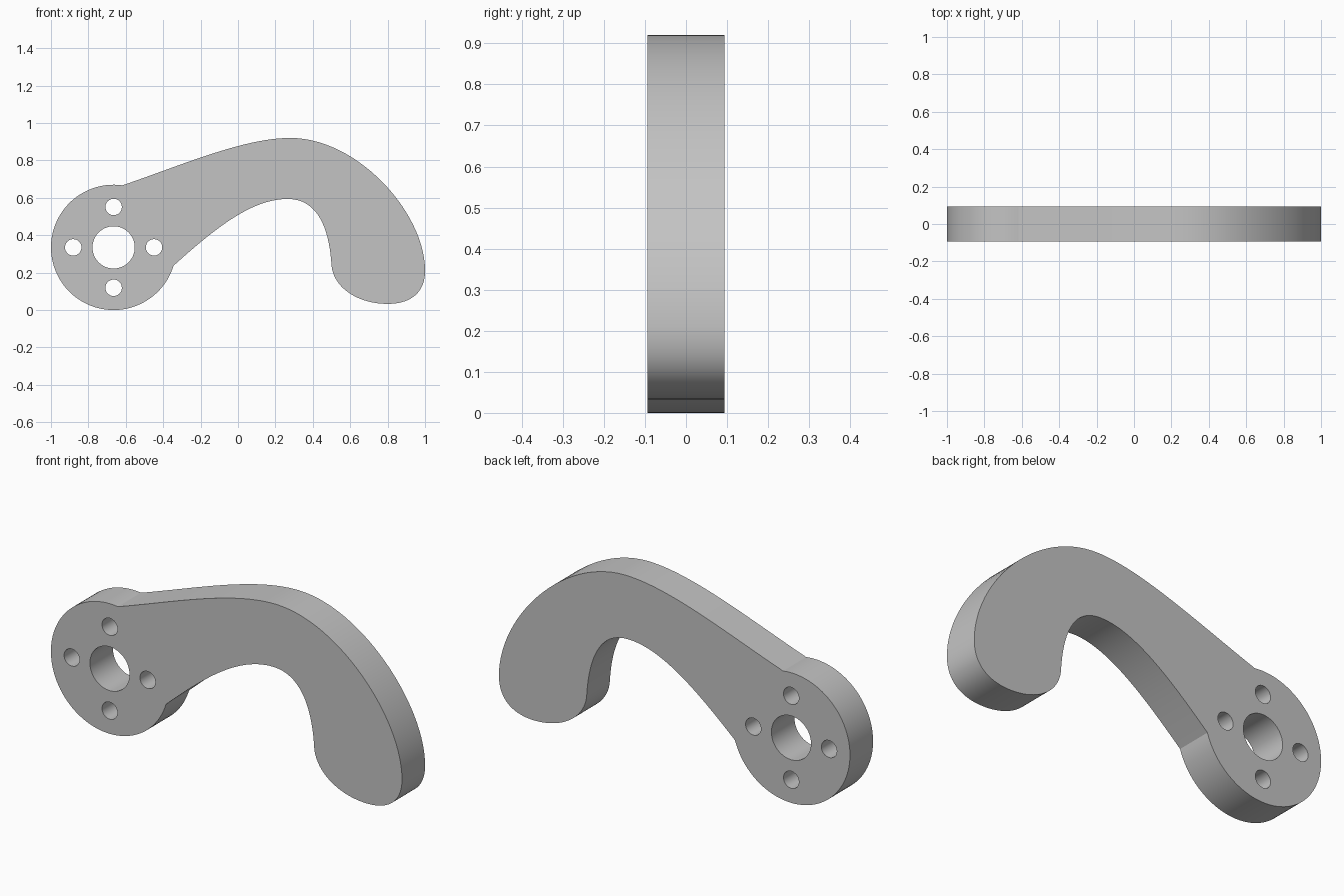
import bpy
import bmesh
from math import cos, sin, radians, pi
from mathutils import Vector
from mathutils.geometry import interpolate_bezier

cube = bpy.data.objects.get("Cube")
if cube:
    bpy.data.objects.remove(cube, do_unlink=True)

HALF = 0.094                    # half thickness
HUB = Vector((-0.665, 0.335))   # hub centre (x, z)
HUB_R = 0.335


def arc(center, radius, start, end, steps):
    """Points along an arc, angles in radians."""
    return [Vector((center.x + radius * cos(start + (end - start) * i / steps),
                    center.y + radius * sin(start + (end - start) * i / steps)))
            for i in range(steps + 1)]


def circle(center, radius, steps):
    return arc(center, radius, 0, 2 * pi, steps)[:-1]


# Hub rim, from the upper arm joint round to the lower one
outline = arc(HUB, HUB_R, radians(82), radians(343), 72)
upper, lower = outline[0], outline[-1]

# Curved arm edge: start, two handles, end of each stretch
arm = [
    (lower, (-0.13, 0.43), (0.07, 0.594), (0.265, 0.594)),
    ((0.265, 0.594), (0.43, 0.594), (0.488, 0.43), (0.5, 0.24)),
    ((0.5, 0.24), (0.51, 0.12), (0.64, 0.033), (0.80, 0.033)),
    ((0.80, 0.033), (0.92, 0.033), (1.0, 0.09), (1.0, 0.21)),
    ((1.0, 0.21), (1.0, 0.52), (0.64, 0.92), (0.28, 0.92)),
    ((0.28, 0.92), (0.03, 0.92), (-0.3, 0.775), upper),
]
for stretch in arm:
    points = interpolate_bezier(*[Vector(p) for p in stretch], 29)
    outline += [p.to_2d() for p in points[1:]]
outline.pop()                   # last point closes on the first

# Centre bore and four bolt holes
loops = [outline, circle(HUB, 0.113, 48)]
for k in range(4):
    offset = Vector((cos(k * pi / 2), sin(k * pi / 2))) * 0.216
    loops.append(circle(HUB + offset, 0.044, 32))

# Fill the profile and extrude it through the thickness
bm = bmesh.new()
edges = []
for loop in loops:
    verts = [bm.verts.new((p.x, -HALF, p.y)) for p in loop]
    edges += [bm.edges.new((v, verts[i - 1])) for i, v in enumerate(verts)]
bmesh.ops.triangle_fill(bm, edges=edges, use_beauty=True, use_dissolve=False,
                        normal=(0, -1, 0))
extruded = bmesh.ops.extrude_face_region(bm, geom=bm.faces[:], use_keep_orig=True)
moved = [g for g in extruded["geom"] if isinstance(g, bmesh.types.BMVert)]
bmesh.ops.translate(bm, verts=moved, vec=(0, 2 * HALF, 0))
bmesh.ops.recalc_face_normals(bm, faces=bm.faces[:])

mesh = bpy.data.meshes.new("lever_arm")
bm.to_mesh(mesh)
bm.free()
lever = bpy.data.objects.new("lever_arm", mesh)
bpy.context.collection.objects.link(lever)

# Plain grey finish
grey = bpy.data.materials.new("plain_grey")
grey.use_nodes = True
colour = (0.55, 0.55, 0.55, 1)
grey.diffuse_color = colour
grey.node_tree.nodes["Principled BSDF"].inputs["Base Color"].default_value = colour
mesh.materials.append(grey)

# Smooth walls, crisp rims
bpy.ops.object.select_all(action='DESELECT')
lever.select_set(True)
bpy.context.view_layer.objects.active = lever
bpy.ops.object.shade_smooth_by_angle(angle=radians(25))
